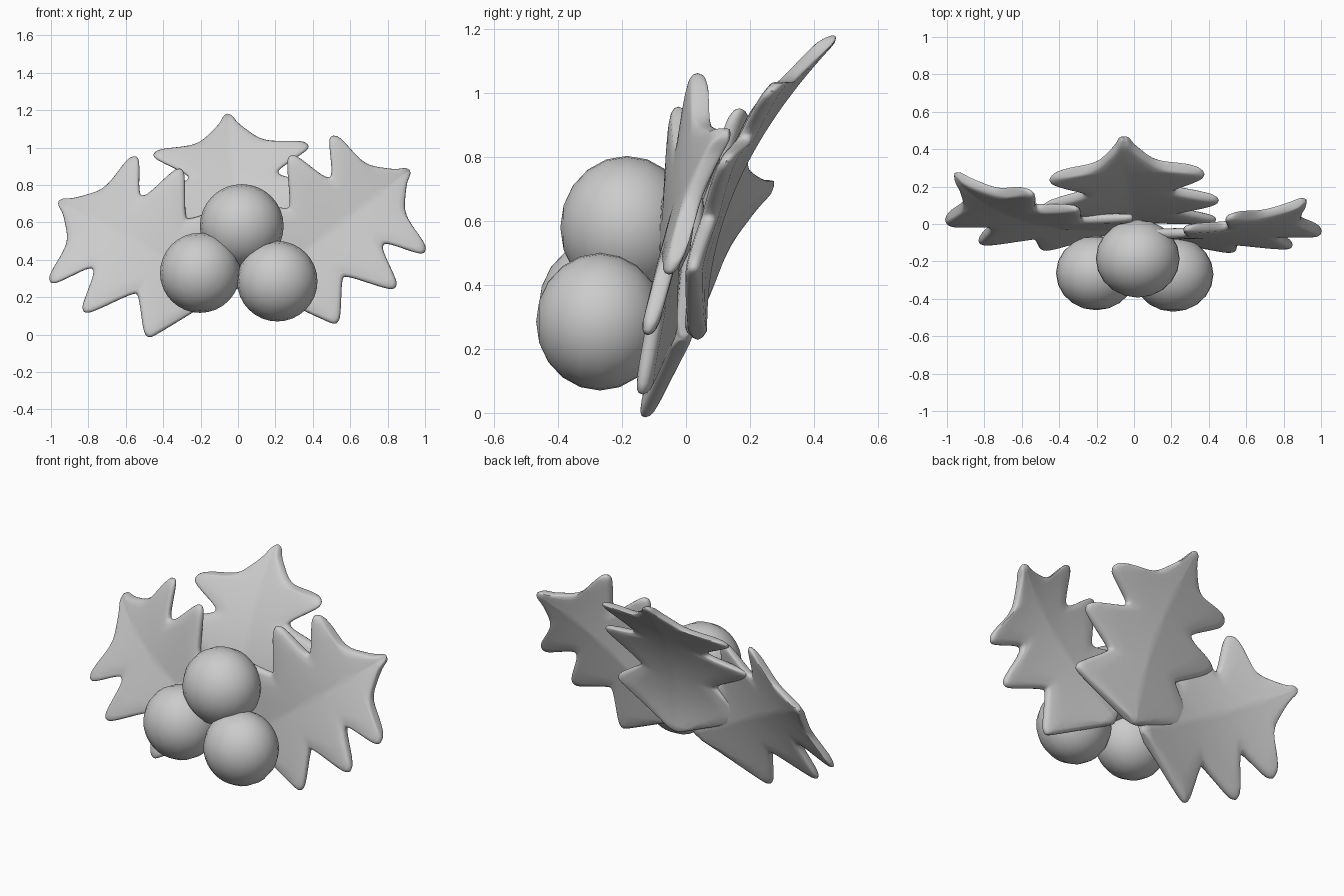
import bpy, bmesh, math
from mathutils import Vector, Matrix

if "Cube" in bpy.data.objects:
    bpy.data.objects.remove(bpy.data.objects["Cube"])

# Half outline of a holly leaf (along, across), from base to tip
HALF = [(-.04, 0), (.15, .385), (.175, .42), (.215, .41), (.35, .25), (.38, .24),
        (.515, .445), (.55, .465), (.58, .44), (.625, .25), (.66, .23),
        (.765, .395), (.795, .41), (.825, .38), (.835, .21), (.86, .145),
        (.95, .05), (1, .022), (1.01, 0)]
ACROSS = [-1, -.985, -.95, -.88, -.6, -.3, -.06, 0, .06, .3, .6, .88, .95, .985, 1]


def soften(pts, times):
    """Corner cutting that keeps both ends."""
    for _ in range(times):
        out = [pts[0]]
        for (a, b), (c, d) in zip(pts, pts[1:]):
            out += [(.8 * a + .2 * c, .8 * b + .2 * d), (.2 * a + .8 * c, .2 * b + .8 * d)]
        pts = out + [pts[-1]]
    return pts


def leaf(name, base, along, across, bend, power, fold=.1, half=.029):
    """Closed, folded and bent leaf shell placed by its base and two axes."""
    base, along, across = Vector(base), Vector(along), Vector(across)
    bm = bmesh.new()
    rim = soften(HALF, 2)
    for side in (-1, 1):
        rows = []
        for u, w in rim:
            row = []
            for f in ACROSS:
                v = f * w
                p = base + along * u + across * v
                ends = min(1, (max(0, 1.01 - u) / .03) ** .5, (max(0, u + .04) / .03) ** .5)
                h = half * math.sqrt(1 - abs(f) ** 14) * ends
                p.y += bend * max(0, u) ** power - fold * abs(v) + side * h
                row.append(bm.verts.new(p))
            rows.append(row)
        for r, s in zip(rows, rows[1:]):
            for i in range(len(ACROSS) - 1):
                bm.faces.new((r[i], r[i + 1], s[i + 1], s[i]))
    bmesh.ops.remove_doubles(bm, verts=bm.verts, dist=.0004)
    bmesh.ops.recalc_face_normals(bm, faces=bm.faces)
    finish(name, bm, 60)


def berry(name, centre, radius):
    """Slightly flattened sphere with its poles facing front and back."""
    bm = bmesh.new()
    place = (Matrix.Translation(centre) @ Matrix.Diagonal((1, .93, 1, 1))
             @ Matrix.Rotation(math.pi / 2, 4, 'X'))
    bmesh.ops.create_uvsphere(bm, u_segments=32, v_segments=10, radius=radius, matrix=place)
    finish(name, bm, 60)


def finish(name, bm, angle):
    mesh = bpy.data.meshes.new(name)
    bm.to_mesh(mesh)
    bm.free()
    ob = bpy.data.objects.new(name, mesh)
    bpy.context.collection.objects.link(ob)
    bpy.ops.object.select_all(action='DESELECT')
    ob.select_set(True)
    bpy.context.view_layer.objects.active = ob
    bpy.ops.object.shade_smooth_by_angle(angle=math.radians(angle))


# Three leaves
leaf("leaf_left", (-.09, -.007, .25), (-.86, 0, .46), (.56, .195, .83), .265, 3)
leaf("leaf_right", (.13, -.055, .27), (.78, 0, .605), (-.61, .1, .765), .175, 3)
leaf("leaf_middle", (.03, .037, .265), (-.085, 0, .907), (1.02, .04, .06), .415, 2.1)

# Three berries
berry("berry_top", (.02, -.185, .58), .224)
berry("berry_left", (-.203, -.262, .33), .214)
berry("berry_right", (.21, -.269, .285), .215)
